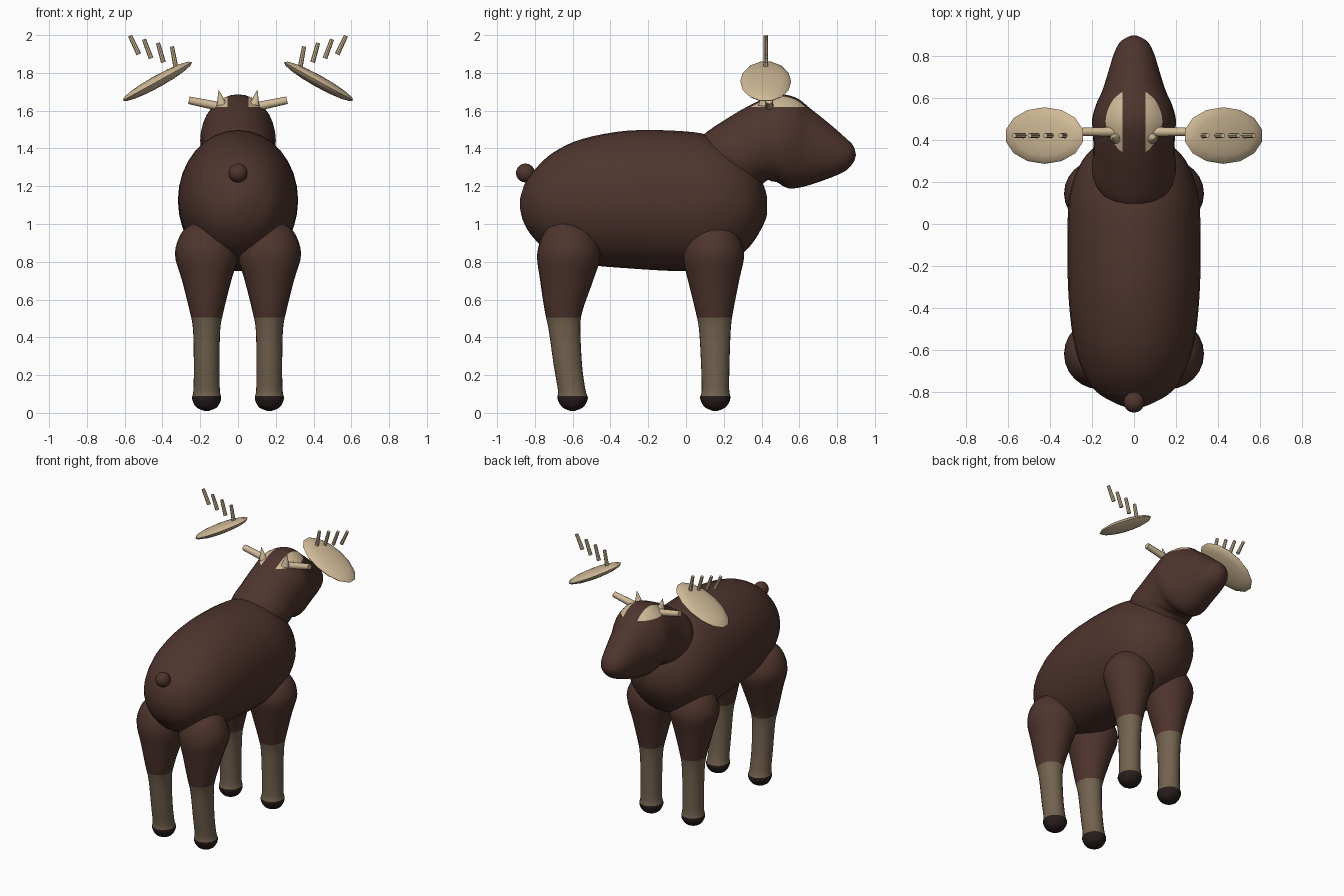
import bpy
import bmesh
from math import sin, cos, pi, radians
from mathutils import Vector, Matrix

cube = bpy.data.objects.get("Cube")
if cube:
    bpy.data.objects.remove(cube, do_unlink=True)


def material(name, color):
    mat = bpy.data.materials.new(name)
    mat.use_nodes = True
    mat.diffuse_color = (*color, 1)
    mat.node_tree.nodes["Principled BSDF"].inputs["Base Color"].default_value = (*color, 1)
    return mat


brown = material("dark brown fur", (0.078, 0.035, 0.027))
tan = material("tan sock", (0.17, 0.122, 0.077))
hoof = material("blackish hoof", (0.022, 0.012, 0.012))
cream = material("cream antler", (0.63, 0.49, 0.31))


def finish(bm, name, mats, angle=40):
    bmesh.ops.recalc_face_normals(bm, faces=bm.faces)
    mesh = bpy.data.meshes.new(name)
    bm.to_mesh(mesh)
    bm.free()
    for mat in mats:
        mesh.materials.append(mat)
    obj = bpy.data.objects.new(name, mesh)
    bpy.context.collection.objects.link(obj)
    bpy.ops.object.select_all(action='DESELECT')
    obj.select_set(True)
    bpy.context.view_layer.objects.active = obj
    bpy.ops.object.shade_smooth_by_angle(angle=radians(angle))
    return obj


def refine(stations, steps=4):
    """Run a smooth spline through the cross-section stations."""
    out = []
    last = len(stations) - 1
    for i in range(last):
        window = [stations[min(max(i + k, 0), last)] for k in (-1, 0, 1, 2)]
        for s in range(steps):
            t = s / steps
            out.append([b + t * (c - a) / 2
                        + t * t * (a - 2.5 * b + 2 * c - d / 2)
                        + t ** 3 * (3 * b - 3 * c + d - a) / 2
                        for a, b, c, d in zip(*window)])
    return out + [stations[-1]]


def loft(stations, x=0, sides=32):
    """Elliptical rings, each spanning point (y, z) to point (y, z) with a half width."""
    bm = bmesh.new()
    rings = []
    for ay, az, by, bz, width in refine(stations):
        a, b = Vector((x, ay, az)), Vector((x, by, bz))
        mid, up = (a + b) / 2, (a - b) / 2
        side = Vector((width, 0, 0))
        rings.append([bm.verts.new(mid + up * cos(2 * pi * k / sides) + side * sin(2 * pi * k / sides))
                      for k in range(sides)])
    for low, high in zip(rings, rings[1:]):
        for k in range(sides):
            n = (k + 1) % sides
            bm.faces.new((low[k], low[n], high[n], high[k]))
    bm.faces.new(rings[0])
    bm.faces.new(rings[-1])
    return bm


def cut(bm, point, normal):
    bmesh.ops.bisect_plane(bm, geom=bm.verts[:] + bm.edges[:] + bm.faces[:],
                           plane_co=point, plane_no=normal)


def rod(name, start, end, r1, r2, mat, sides=10):
    start, end = Vector(start), Vector(end)
    axis = end - start
    bm = bmesh.new()
    bmesh.ops.create_cone(bm, cap_ends=True, segments=sides, radius1=r1, radius2=r2, depth=axis.length)
    turn = axis.to_track_quat('Z', 'Y').to_matrix().to_4x4()
    bmesh.ops.transform(bm, verts=bm.verts, matrix=Matrix.Translation((start + end) / 2) @ turn)
    return finish(bm, name, [mat])


def ellipsoid(name, center, size, tilt, mat, u, v):
    bm = bmesh.new()
    bmesh.ops.create_uvsphere(bm, u_segments=u, v_segments=v, radius=1)
    matrix = Matrix.Translation(center) @ Matrix.Rotation(tilt, 4, 'Y') @ Matrix.Diagonal((*size, 1))
    bmesh.ops.transform(bm, verts=bm.verts, matrix=matrix)
    return finish(bm, name, [mat], 60)


# Body
finish(loft([
    (-.88, 1.13, -.88, 1.09, .02), (-.85, 1.22, -.86, 1.01, .09),
    (-.79, 1.3, -.81, .93, .18), (-.7, 1.38, -.72, .85, .24),
    (-.55, 1.45, -.55, .79, .29), (-.3, 1.495, -.3, .765, .315),
    (0, 1.49, 0, .75, .317), (.15, 1.46, .15, .77, .305),
    (.28, 1.39, .28, .83, .26), (.37, 1.29, .36, .91, .19),
    (.42, 1.18, .42, 1.02, .08), (.43, 1.12, .43, 1.08, .02)]), "body", [brown])

# Neck and head, with a cream patch on each side of the crown
bm = loft([
    (.06, 1.4, .32, 1.12, .16), (.09, 1.47, .42, 1.225, .2),
    (.22, 1.56, .455, 1.225, .195), (.36, 1.64, .485, 1.22, .195),
    (.48, 1.685, .515, 1.2, .2), (.58, 1.67, .555, 1.188, .182),
    (.66, 1.61, .62, 1.197, .15), (.76, 1.53, .71, 1.225, .12),
    (.84, 1.46, .79, 1.255, .095), (.885, 1.415, .85, 1.285, .065),
    (.9, 1.365, .89, 1.33, .02)])
crown, stripe = 1.62, .055
cut(bm, (0, 0, crown), (0, 0, 1))
for s in (-1, 1):
    cut(bm, (s * stripe, 0, 0), (1, 0, 0))
for f in bm.faces:
    c = f.calc_center_median()
    f.material_index = int(c.z > crown and abs(c.x) > stripe)
finish(bm, "head_and_neck", [brown, cream])

# Tail
ellipsoid("tail", (0, -.85, 1.27), (.05, .05, .05), 0, brown, 20, 12)

# Legs as (centre y, z, radius along y, radius along x)
leg_shapes = {
    "front": [(.15, 1, .02, .02), (.15, .985, .075, .08), (.147, .94, .13, .135),
              (.145, .84, .163, .168), (.146, .7, .135, .13), (.15, .54, .1, .09),
              (.153, .44, .084, .072), (.155, .25, .075, .068), (.156, .12, .073, .07),
              (.155, .075, .08, .077), (.155, .03, .055, .055), (.155, .01, .01, .01)],
    "rear": [(-.63, 1.02, .02, .02), (-.63, 1, .075, .08), (-.625, .95, .13, .135),
             (-.62, .84, .168, .168), (-.632, .7, .14, .13), (-.648, .54, .1, .09),
             (-.643, .44, .084, .072), (-.625, .25, .075, .068), (-.605, .12, .073, .07),
             (-.6, .075, .08, .077), (-.6, .03, .055, .055), (-.6, .01, .01, .01)],
}
sock_top, hoof_top = .505, .09
for end, shape in leg_shapes.items():
    rings = [(y + ry, z, y - ry, z, rx) for y, z, ry, rx in shape]
    for s, side in ((1, "left"), (-1, "right")):
        bm = loft(rings, s * .166, 24)
        for level in (sock_top, hoof_top):
            cut(bm, (0, 0, level), (0, 0, 1))
        for f in bm.faces:
            z = f.calc_center_median().z
            f.material_index = int(z < sock_top) + int(z < hoof_top)
        finish(bm, f"{end}_{side}_leg", [brown, tan, hoof])

# Antlers and horn buds
for s, side in ((1, "left"), (-1, "right")):
    rod(f"{side}_antler_beam", (s * .09, .44, 1.62), (s * .26, .44, 1.655), .024, .02, cream)
    ellipsoid(f"{side}_antler_palm", (s * .427, .422, 1.755), (.215, .135, .032),
              s * radians(29), cream, 14, 8)
    for i in range(4):
        x, z = .33 + .065 * i, 1.835 + .021 * i
        rod(f"{side}_antler_tine_{i + 1}", (s * x, .422, z),
            (s * (x + .02 + .009 * i), .422, z + .105 - .002 * i), .013, .011, cream, 8)
    rod(f"{side}_horn_bud", (s * .087, .41, 1.63), (s * .102, .41, 1.71), .027, .001, cream, 12)
